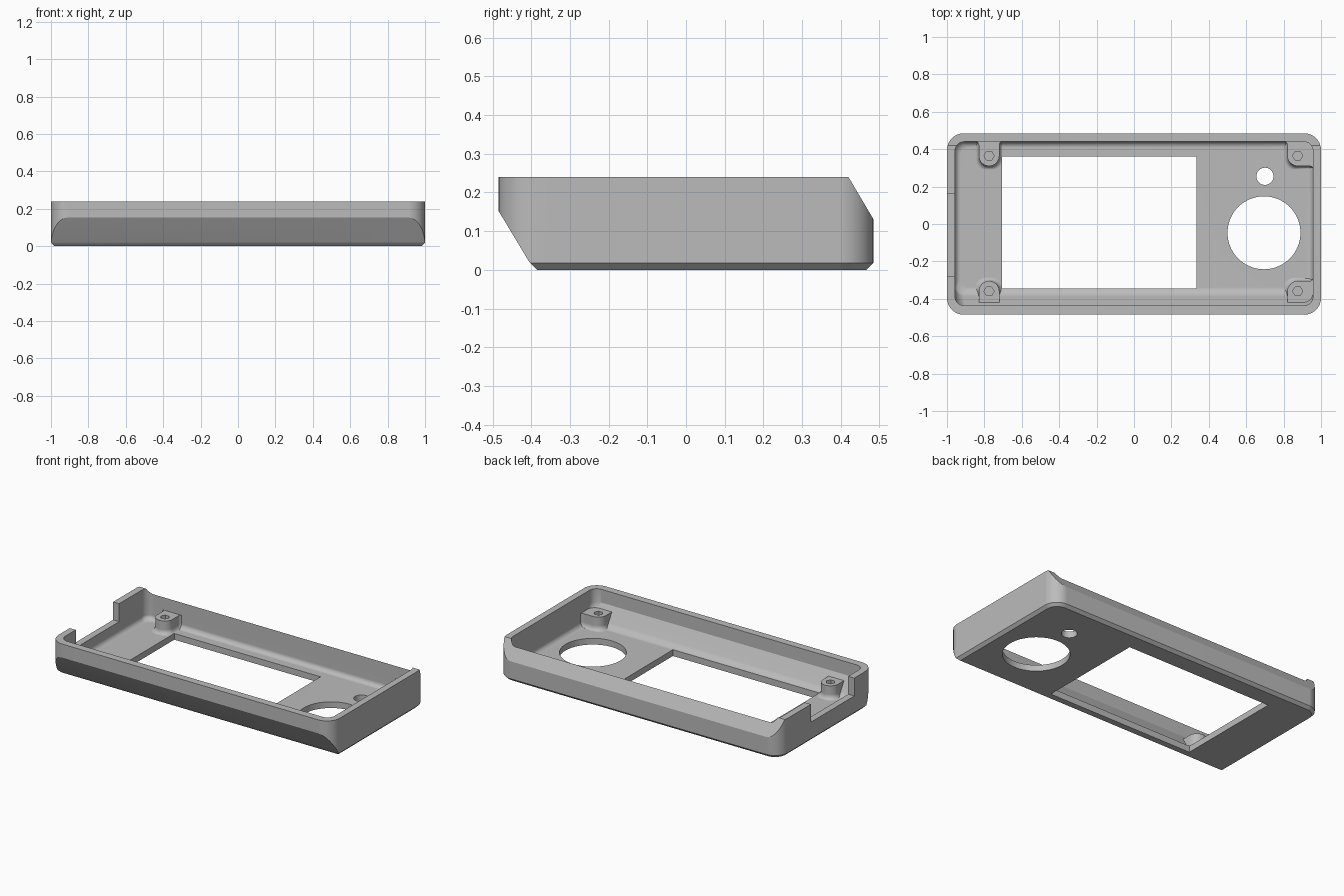
import bpy, bmesh, math
from mathutils import Vector

if "Cube" in bpy.data.objects:
    bpy.data.objects.remove(bpy.data.objects["Cube"])

grey = bpy.data.materials.new("housing_grey")
grey.use_nodes = True
colour = (0.5, 0.5, 0.5, 1)
grey.diffuse_color = colour
grey.node_tree.nodes["Principled BSDF"].inputs["Base Color"].default_value = colour


def rounded(points, steps=8):
    """Outline from (x, y, radius) corners, each replaced by an arc."""
    out = []
    for i, (x, y, r) in enumerate(points):
        p = Vector((x, y))
        a = (Vector(points[i - 1][:2]) - p).normalized()
        b = (Vector(points[(i + 1) % len(points)][:2]) - p).normalized()
        if r == 0:
            out.append(p)
            continue
        # every corner is a right angle
        centre = p + (a + b) * r
        for k in range(steps + 1):
            t = math.pi / 2 * k / steps
            out.append(centre - b * r * math.cos(t) - a * r * math.sin(t))
    return out


def rect(x0, x1, y0, y1, r=0):
    return rounded([(x0, y0, r), (x1, y0, r), (x1, y1, r), (x0, y1, r)])


def circle(x, y, r, n):
    return [Vector((x + r * math.cos(math.tau * k / n), y + r * math.sin(math.tau * k / n)))
            for k in range(n)]


def loft(name, rings):
    """Closed solid through (z, outline) rings of equal point count."""
    bm = bmesh.new()
    loops = [[bm.verts.new((p.x, p.y, z)) for p in pts] for z, pts in rings]
    n = len(loops[0])
    for lo, hi in zip(loops, loops[1:]):
        for i in range(n):
            j = (i + 1) % n
            bm.faces.new((lo[i], lo[j], hi[j], hi[i]))
    bm.faces.new(loops[0][::-1])
    bm.faces.new(loops[-1])
    bmesh.ops.recalc_face_normals(bm, faces=bm.faces[:])
    mesh = bpy.data.meshes.new(name)
    bm.to_mesh(mesh)
    bm.free()
    obj = bpy.data.objects.new(name, mesh)
    bpy.context.collection.objects.link(obj)
    mesh.materials.append(grey)
    return obj


def prism(name, outline, z0, z1):
    return loft(name, [(z0, outline), (z1, outline)])


def slice_off(obj, p, q, outward):
    """Cut by the plane through side-profile points p and q, along x."""
    d = Vector((0, q[0] - p[0], q[1] - p[1]))
    normal = d.cross(Vector((1, 0, 0))).normalized()
    if normal.y * outward < 0:
        normal.negate()
    bm = bmesh.new()
    bm.from_mesh(obj.data)
    cut = bmesh.ops.bisect_plane(bm, geom=bm.verts[:] + bm.edges[:] + bm.faces[:], dist=1e-5,
                                 plane_co=(0, *p), plane_no=normal, clear_outer=True)
    edges = [e for e in cut["geom_cut"] if isinstance(e, bmesh.types.BMEdge)]
    bmesh.ops.holes_fill(bm, edges=edges)
    bmesh.ops.recalc_face_normals(bm, faces=bm.faces[:])
    bm.to_mesh(obj.data)
    bm.free()


def subtract(obj, cutters):
    for c in cutters:
        mod = obj.modifiers.new("cut", 'BOOLEAN')
        mod.operation, mod.solver, mod.object = 'DIFFERENCE', 'EXACT', c
    graph = bpy.context.evaluated_depsgraph_get()
    mesh = bpy.data.meshes.new_from_object(obj.evaluated_get(graph))
    obj.modifiers.clear()
    obj.data = mesh
    for c in cutters:
        bpy.data.objects.remove(c)


FLOOR, FILLET, BOSS_TOP = 0.04, 0.03, 0.125
WALL_X, WALL_Y = 0.957, 0.44
blend = [(FLOOR + FILLET * (1 - math.cos(t)), FILLET * (1 - math.sin(t)))
         for t in (math.pi / 2 * k / 5 for k in range(6))]

# Outer body: rounded block, chamfered underneath, sloped at front and back
body = loft("housing", [(0, rect(-0.982, 0.982, -0.485, 0.467, 0.072)),
                        (0.018, rect(-1, 1, -0.485, 0.485, 0.09)),
                        (0.24, rect(-1, 1, -0.485, 0.485, 0.09))])
slice_off(body, (-0.485, 0.153), (-0.405, 0.02), -1)
slice_off(body, (-0.405, 0.02), (-0.385, 0), -1)
slice_off(body, (0.485, 0.13), (0.42, 0.24), 1)


# Inner pocket: follows the front slope and blends into the floor
def pocket_ring(z, inset):
    front = max(-0.437, -0.437 + (0.155 - z) * 0.6)
    return z, rect(-WALL_X + inset, WALL_X - inset, front + inset, WALL_Y - inset, 0.05)


# the arc runs from the flat floor (full inset) up to the wall (no inset)
floor_arc = [(FLOOR + FILLET - FILLET * math.cos(t), FILLET - FILLET * math.sin(t))
             for t in (math.pi / 2 * k / 5 for k in range(6))]
pocket = loft("pocket", [pocket_ring(z, i) for z, i in floor_arc]
              + [pocket_ring(z, 0) for z in (0.155, 0.3)])


# Screw bosses: side bosses join one wall, corner bosses join two
def boss(x, y, corner):
    s = 1 if y > 0 else -1
    r, f, far = 0.055, 0.022, 0.2
    wall, side = WALL_Y + 0.003 - abs(y), WALL_X + 0.003 - x

    def ring(z, e):
        w = r + e
        pts = [(-w - 0.06, far, 0), (-w - 0.06, wall, 0), (-w, wall, f), (-w, -w, r)]
        if corner:
            pts += [(side, -w, f), (side, -w - 0.06, 0), (far, -w - 0.06, 0), (far, far, 0)]
        else:
            pts += [(w, -w, r), (w, wall, f), (w + 0.06, wall, 0), (w + 0.06, far, 0)]
        return z, rounded([(x + px, y + s * py, pr) for px, py, pr in pts])

    return loft("boss", [ring(0, 0.02)] + [ring(z, i * 0.65) for z, i in floor_arc]
                + [ring(BOSS_TOP, 0)])


spots = [(x, y) for x in (-0.775, 0.875) for y in (-0.36, 0.365)]
subtract(pocket, [boss(x, y, x > 0) for x, y in spots])

# Openings: display window, large and small round holes, cable notch, screw holes
openings = [
    pocket,
    prism("window", rect(-0.705, 0.335, -0.345, 0.36), -0.1, 0.1),
    prism("large_hole", circle(0.695, -0.047, 0.195, 64), -0.1, 0.1),
    prism("small_hole", circle(0.70, 0.255, 0.046, 32), -0.1, 0.1),
    prism("cable_notch", rect(-1.1, -0.9, -0.28, 0.16), 0.125, 0.3),
]
openings += [prism("screw_hole", circle(x, y, 0.027, 6), 0.05, 0.2) for x, y in spots]
subtract(body, openings)

# Smooth rounded areas, keep the machined edges crisp
bpy.ops.object.select_all(action='DESELECT')
body.select_set(True)
bpy.context.view_layer.objects.active = body
bpy.ops.object.shade_smooth_by_angle(angle=math.radians(30))
weighted = body.modifiers.new("clean_shading", 'WEIGHTED_NORMAL')
weighted.keep_sharp = True
